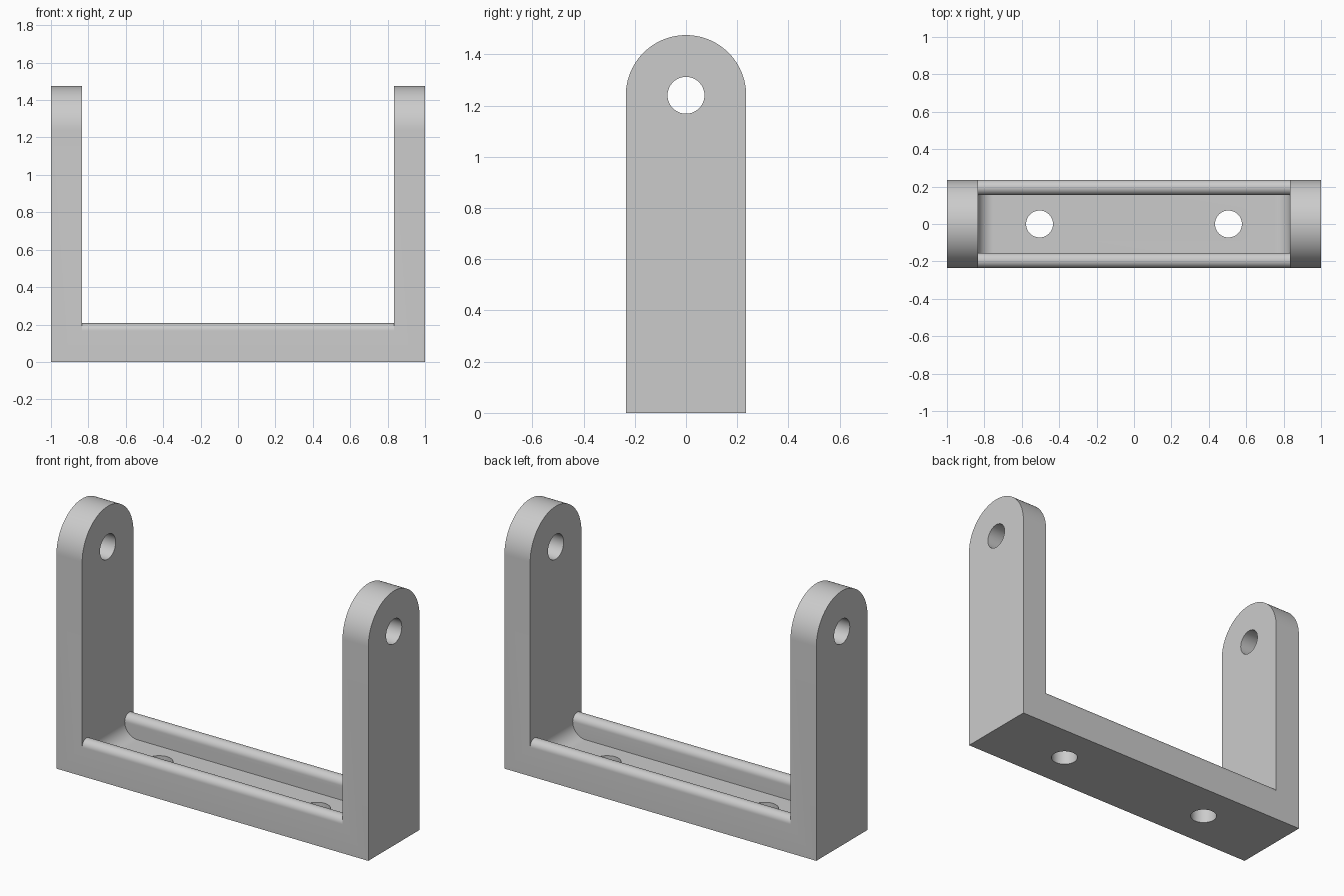
import bpy, bmesh
from math import sin, cos, pi, radians
from mathutils import Vector

if "Cube" in bpy.data.objects:
    bpy.data.objects.remove(bpy.data.objects["Cube"])

HALF_X, HALF_Y = 1.0, 0.235
INNER_X, INNER_Y = 0.835, 0.155      # gap between the arms, channel between the rails
PIVOT_Z, HOLE_R = 1.24, 0.072
RAIL_R = (HALF_Y - INNER_Y) / 2
RAIL_Z = 0.167                       # where the rail rounding begins
FLOOR_Z = 0.084
FILLET = RAIL_Z - FLOOR_Z

grey = bpy.data.materials.new("light grey")
grey.use_nodes = True
color = (0.6, 0.6, 0.6, 1)
grey.diffuse_color = color
grey.node_tree.nodes["Principled BSDF"].inputs["Base Color"].default_value = color


def arc(cx, cz, r, start, end, steps):
    angles = [radians(start + (end - start) * i / steps) for i in range(steps + 1)]
    return [(cx + r * cos(a), cz + r * sin(a)) for a in angles]


def prism(name, points, axis, low, high):
    """Extrude a closed 2D outline along one axis."""
    place = {"x": lambda p, d: (d, p[0], p[1]),
             "y": lambda p, d: (p[0], d, p[1]),
             "z": lambda p, d: (p[0], p[1], d)}[axis]
    bm = bmesh.new()
    face = bm.faces.new([bm.verts.new(place(p, low)) for p in points])
    new = bmesh.ops.extrude_face_region(bm, geom=[face])["geom"]
    bmesh.ops.translate(bm, vec=Vector(place((0, 0), high - low)),
                        verts=[v for v in new if isinstance(v, bmesh.types.BMVert)])
    bmesh.ops.recalc_face_normals(bm, faces=bm.faces)
    mesh = bpy.data.meshes.new(name)
    bm.to_mesh(mesh)
    bm.free()
    mesh.materials.append(grey)
    obj = bpy.data.objects.new(name, mesh)
    bpy.context.collection.objects.link(obj)
    return obj


def cut(target, cutter):
    cutter.hide_render = True
    mod = target.modifiers.new("cut", "BOOLEAN")
    mod.operation = "DIFFERENCE"
    mod.solver = "EXACT"
    mod.object = cutter
    bpy.context.view_layer.objects.active = target
    bpy.ops.object.modifier_apply(modifier=mod.name)
    bpy.data.objects.remove(cutter)


# Round-topped block spanning the whole width
outline = [(-HALF_Y, 0), (HALF_Y, 0)] + arc(0, PIVOT_Z, HALF_Y, 0, 180, 48)
bracket = prism("u_bracket", outline, "x", -HALF_X, HALF_X)

# Opening between the arms, leaving two round-topped rails
mid = INNER_Y + RAIL_R
opening = ([(-0.4, RAIL_Z)] + arc(-mid, RAIL_Z, RAIL_R, 180, 0, 24)
           + arc(mid, RAIL_Z, RAIL_R, 180, 0, 24)
           + [(0.4, RAIL_Z), (0.4, 2), (-0.4, 2)])
cut(bracket, prism("opening_cutter", opening, "x", -INNER_X, INNER_X))

# Channel between the rails, filleted into the arms
cx = INNER_X - FILLET
channel = (arc(-cx, RAIL_Z, FILLET, 180, 270, 16) + arc(cx, RAIL_Z, FILLET, 270, 360, 16)
           + [(INNER_X, 0.4), (-INNER_X, 0.4)])
cut(bracket, prism("channel_cutter", channel, "y", -INNER_Y, INNER_Y))

# Pivot hole through both arms, two mounting holes through the floor
circle = arc(0, PIVOT_Z, HOLE_R, 0, 360, 48)[:-1]
cut(bracket, prism("pivot_cutter", circle, "x", -1.2, 1.2))
for x in (-0.505, 0.505):
    circle = arc(x, 0, HOLE_R, 0, 360, 48)[:-1]
    cut(bracket, prism("mount_cutter", circle, "z", -0.1, 0.3))

# Smooth curved faces, crisp edges
bpy.ops.object.select_all(action="DESELECT")
bracket.select_set(True)
bpy.context.view_layer.objects.active = bracket
bpy.ops.object.shade_smooth_by_angle(angle=radians(30))
